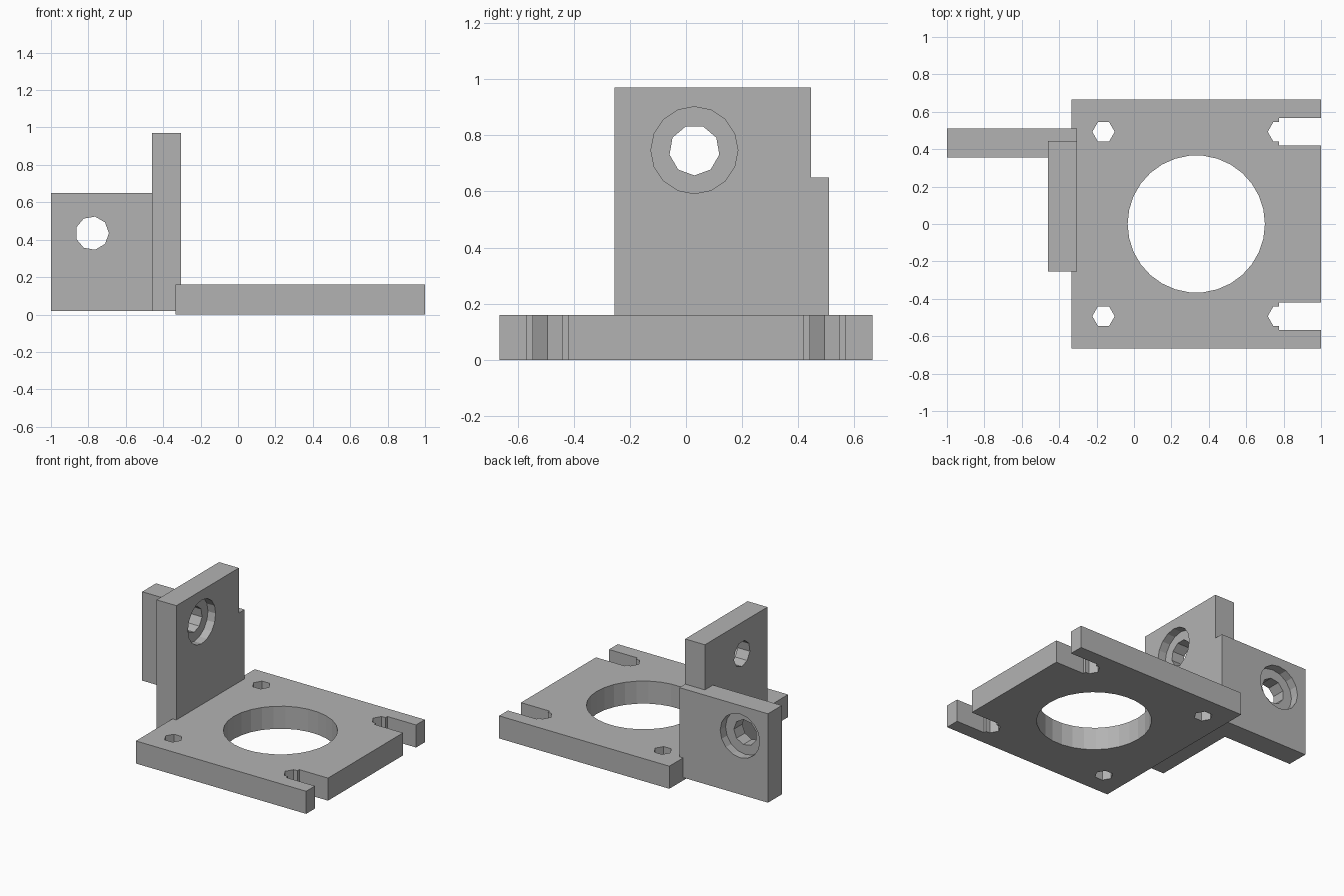
import bpy
from math import pi
from mathutils import Matrix

cube = bpy.data.objects.get("Cube")
if cube:
    bpy.data.objects.remove(cube, do_unlink=True)

GREY = (0.45, 0.45, 0.45, 1)
grey = bpy.data.materials.new("plain grey")
grey.use_nodes = True
grey.diffuse_color = GREY
grey.node_tree.nodes["Principled BSDF"].inputs["Base Color"].default_value = GREY


def box(name, low, high):
    """Box between two opposite corners."""
    bpy.ops.mesh.primitive_cube_add(size=1)
    ob = bpy.context.object
    ob.name = name
    size = [h - l for l, h in zip(low, high)]
    mid = [(h + l) / 2 for l, h in zip(low, high)]
    ob.data.transform(Matrix.Translation(mid) @ Matrix.Diagonal((*size, 1)))
    ob.data.materials.append(grey)
    return ob


def drill(centre, radius, depth, sides, axis="Z"):
    """Prism cutter centred on a point, with one corner on +x, or on -z along X."""
    bpy.ops.mesh.primitive_cylinder_add(vertices=sides, radius=radius, depth=depth)
    ob = bpy.context.object
    turn = {"Z": Matrix.Identity(4),
            "X": Matrix.Rotation(pi / 2, 4, "Y"),
            "Y": Matrix.Rotation(pi / 2, 4, "X")}[axis]
    ob.data.transform(Matrix.Translation(centre) @ turn @ Matrix.Rotation(-pi / 2, 4, "Z"))
    ob.data.materials.append(grey)
    return ob


def combine(target, other, operation="DIFFERENCE"):
    """Apply a boolean and discard the helper."""
    mod = target.modifiers.new("boolean", "BOOLEAN")
    mod.operation, mod.solver, mod.object = operation, "EXACT", other
    bpy.context.view_layer.objects.active = target
    bpy.ops.object.modifier_apply(modifier=mod.name)
    bpy.data.objects.remove(other, do_unlink=True)


# Base plate with a large round opening
base = box("base_plate", (-0.335, -0.665, 0), (1, 0.665, 0.16))
combine(base, drill((0.333, 0, 0.08), 0.367, 1, 30))

# Screw holes on one edge, open slots with hexagonal ends on the other
for side in (-1, 1):
    y = 0.493 * side
    combine(base, drill((-0.163, y, 0.08), 0.06, 1, 6))
    combine(base, drill((0.775, y, 0.08), 0.06, 1, 6))
    combine(base, box("slot_cutter", (0.775, y - 0.073, -1), (1.2, y + 0.073, 1)))

# Corner bracket made of two upright plates
bracket = box("corner_bracket", (-0.46, -0.255, 0.02), (-0.305, 0.445, 0.97))
combine(bracket, box("wing", (-1, 0.355, 0.02), (-0.305, 0.51, 0.65)), "UNION")

# Bolt holes with round recesses
RECESS = 0.06
combine(bracket, drill((-0.38, 0.03, 0.747), 0.09, 0.4, 9, "X"))
combine(bracket, drill((-0.305, 0.03, 0.747), 0.155, 2 * RECESS, 16, "X"))
combine(bracket, drill((-0.78, 0.43, 0.435), 0.09, 0.4, 9, "Y"))
combine(bracket, drill((-0.78, 0.51, 0.435), 0.155, 2 * RECESS, 16, "Y"))
